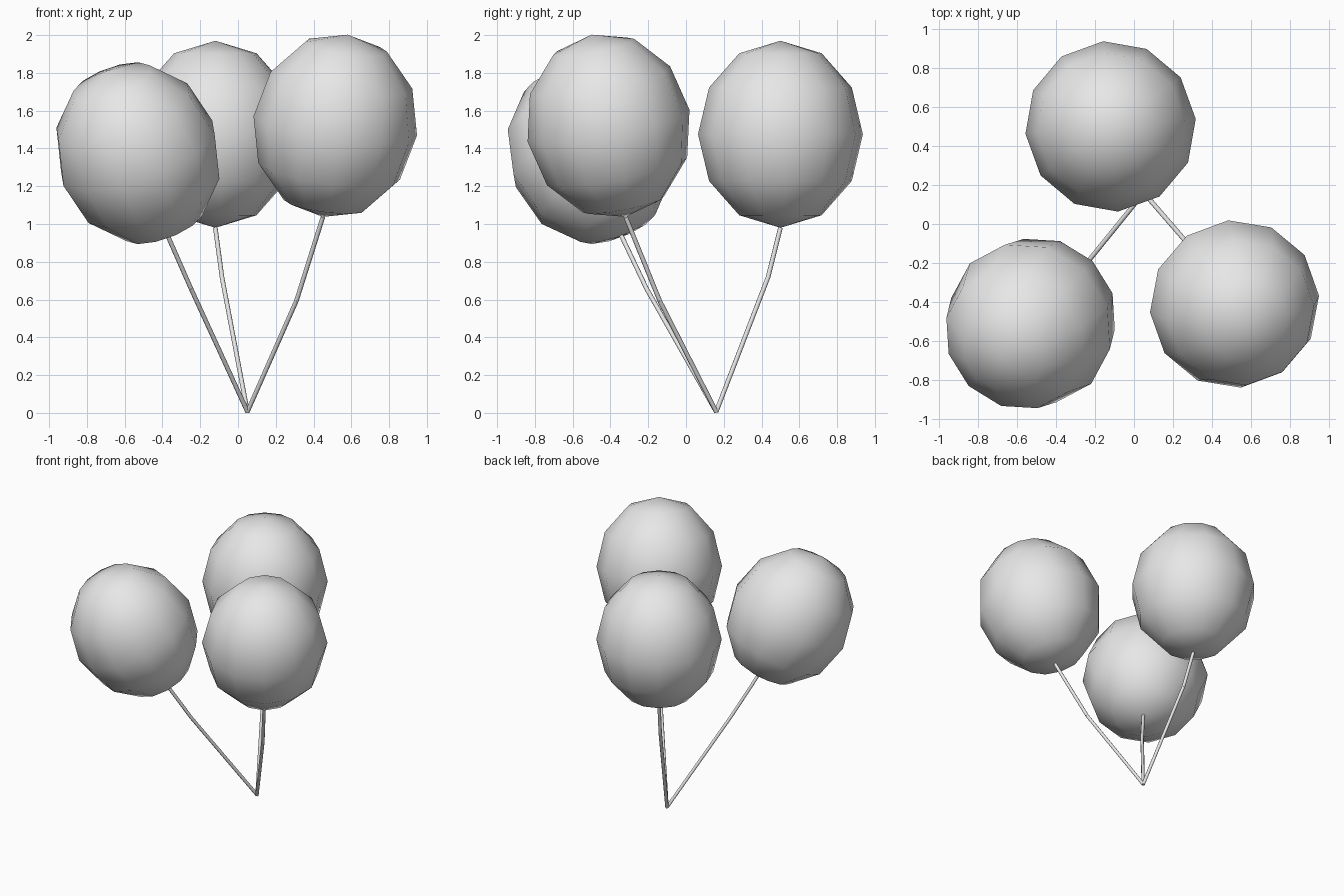
import bpy
import math
from mathutils import Vector, Matrix

cube = bpy.data.objects.get("Cube")
if cube:
    bpy.data.objects.remove(cube, do_unlink=True)

# Single plain grey for balloons and strings
GREY = (0.8, 0.8, 0.8, 1.0)
grey = bpy.data.materials.new("light_grey")
grey.use_nodes = True
grey.diffuse_color = GREY
for node in grey.node_tree.nodes:
    if node.type == 'BSDF_PRINCIPLED':
        node.inputs["Base Color"].default_value = GREY

RADIUS, HALF_HEIGHT, STRING_RADIUS = 0.438, 0.495, 0.012
UP = Vector((0, 0, 1))


def finish(name, matrix):
    """Name, place, colour and smooth the newest object."""
    obj = bpy.context.object
    obj.name = name
    obj.data.transform(matrix)
    obj.data.materials.append(grey)
    return obj


def balloon(name, centre, axis, twist):
    """Twelve-sided sphere, stretched and leaning along its axis."""
    bpy.ops.mesh.primitive_uv_sphere_add(segments=12, ring_count=6, radius=1)
    lean = UP.rotation_difference(Vector(axis)).to_matrix().to_4x4()
    spin = Matrix.Rotation(math.radians(twist), 4, 'Z')
    size = Matrix.Diagonal((RADIUS, RADIUS, HALF_HEIGHT, 1))
    finish(name, Matrix.Translation(centre) @ lean @ spin @ size)
    bpy.ops.object.shade_smooth()


def string_part(name, start, end):
    """Thin straight rod between two points."""
    a, b = Vector(start), Vector(end)
    bpy.ops.mesh.primitive_cylinder_add(vertices=8, radius=STRING_RADIUS,
                                        depth=(b - a).length)
    turn = UP.rotation_difference(b - a).to_matrix().to_4x4()
    finish(name, Matrix.Translation((a + b) / 2) @ turn)
    bpy.ops.object.shade_smooth_by_angle(angle=math.radians(50))


# Name, centre, leaning axis, twist in degrees, bend of the string
BALLOONS = [
    ("right", (-0.53, -0.51, 1.375), (-0.32, -0.34, 0.885), 15, (-0.25, -0.21, 0.66)),
    ("back", (-0.12, 0.5, 1.475), (0, 0, 1), 5, (-0.085, 0.435, 0.72)),
    ("left", (0.515, -0.41, 1.52), (0.065, -0.09, 0.48), 5, (0.31, -0.14, 0.595)),
]
KNOT = (0.05, 0.16, 0.006)

for side, centre, axis, twist, bend in BALLOONS:
    balloon(side + "_balloon", centre, axis, twist)
    bottom = Vector(centre) - Vector(axis).normalized() * HALF_HEIGHT
    string_part(side + "_lower_string", KNOT, bend)
    string_part(side + "_upper_string", bend, bottom)
